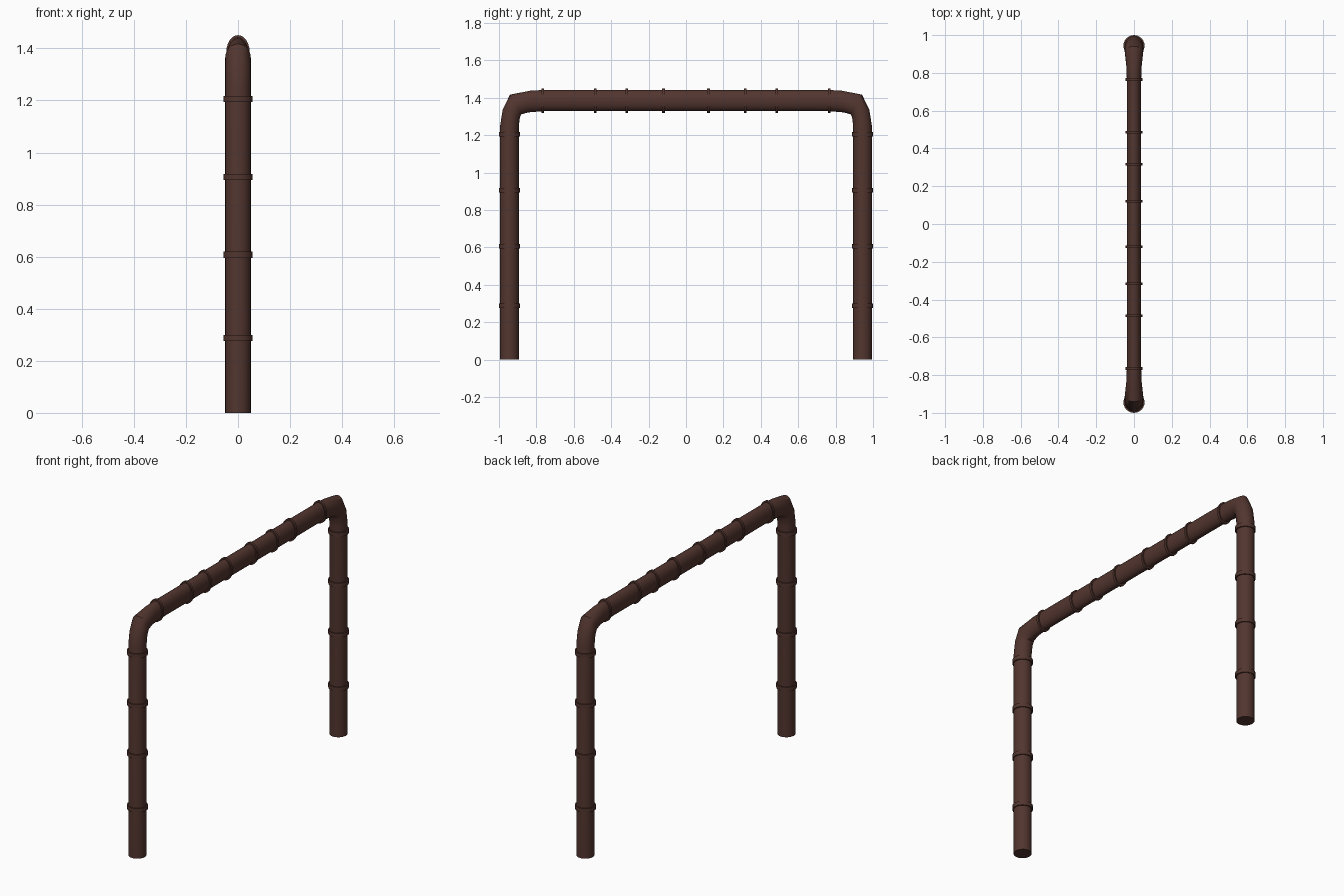
import bpy, bmesh, math
from mathutils import Vector

if "Cube" in bpy.data.objects:
    bpy.data.objects.remove(bpy.data.objects["Cube"])

SIDES = 24
brown = bpy.data.materials.new("dark brown")
brown.diffuse_color = (0.085, 0.036, 0.028, 1)
brown.use_nodes = True
brown.node_tree.nodes["Principled BSDF"].inputs["Base Color"].default_value = brown.diffuse_color


def finish(name, bm):
    bmesh.ops.recalc_face_normals(bm, faces=bm.faces[:])
    me = bpy.data.meshes.new(name)
    bm.to_mesh(me)
    bm.free()
    me.materials.append(brown)
    ob = bpy.data.objects.new(name, me)
    bpy.context.collection.objects.link(ob)
    bpy.ops.object.select_all(action='DESELECT')
    ob.select_set(True)
    bpy.context.view_layer.objects.active = ob
    bpy.ops.object.shade_smooth_by_angle(angle=math.radians(40))


def loft(name, sections):
    """Skin elliptical sections given as (outer yz, inner yz, half width in x)."""
    bm = bmesh.new()
    loops = []
    for (oy, oz), (iy, iz), rx in sections:
        c = Vector((0, (oy + iy) / 2, (oz + iz) / 2))
        h = Vector((0, (oy - iy) / 2, (oz - iz) / 2))
        loops.append([bm.verts.new(c + h * math.cos(a) + Vector((rx * math.sin(a), 0, 0)))
                      for a in (2 * math.pi * k / SIDES for k in range(SIDES))])
    for a, b in zip(loops, loops[1:]):
        for k in range(SIDES):
            n = (k + 1) % SIDES
            bm.faces.new((a[k], a[n], b[n], b[k]))
    bm.faces.new(loops[0])
    bm.faces.new(loops[-1])
    finish(name, bm)


# One continuous pipe: leg, elbow, flattened top bar, elbow, leg
LEG_Y, LEG_R = 0.944, 0.05
half = [
    ((-LEG_Y - LEG_R, 0), (-LEG_Y + LEG_R, 0), 0.049),
    ((-LEG_Y - LEG_R, 1.25), (-LEG_Y + LEG_R, 1.25), 0.049),
    ((-0.98, 1.337), (-0.888, 1.297), 0.049),
    ((-0.941, 1.417), (-0.88, 1.312), 0.049),
    ((-0.834, 1.438), (-0.845, 1.322), 0.041),
    ((-0.765, 1.442), (-0.765, 1.329), 0.038),
]
other = [((-o[0], o[1]), (-i[0], i[1]), r) for o, i, r in reversed(half)]
loft("pipe_frame", half + other)

# Collars on the legs and the top bar
for s, side in ((-1, "front"), (1, "back")):
    for n, z in enumerate((0.288, 0.607, 0.906, 1.206)):
        loft(f"{side}_leg_collar_{n + 1}",
             [((s * 1.0, z + d), (s * 0.888, z + d), 0.056) for d in (-0.012, 0.012)])
    for n, y in enumerate((0.765, 0.486, 0.316, 0.12)):
        loft(f"{side}_bar_collar_{n + 1}",
             [((s * y + d, 1.451), (s * y + d, 1.319), 0.045) for d in (-0.007, 0.007)])
